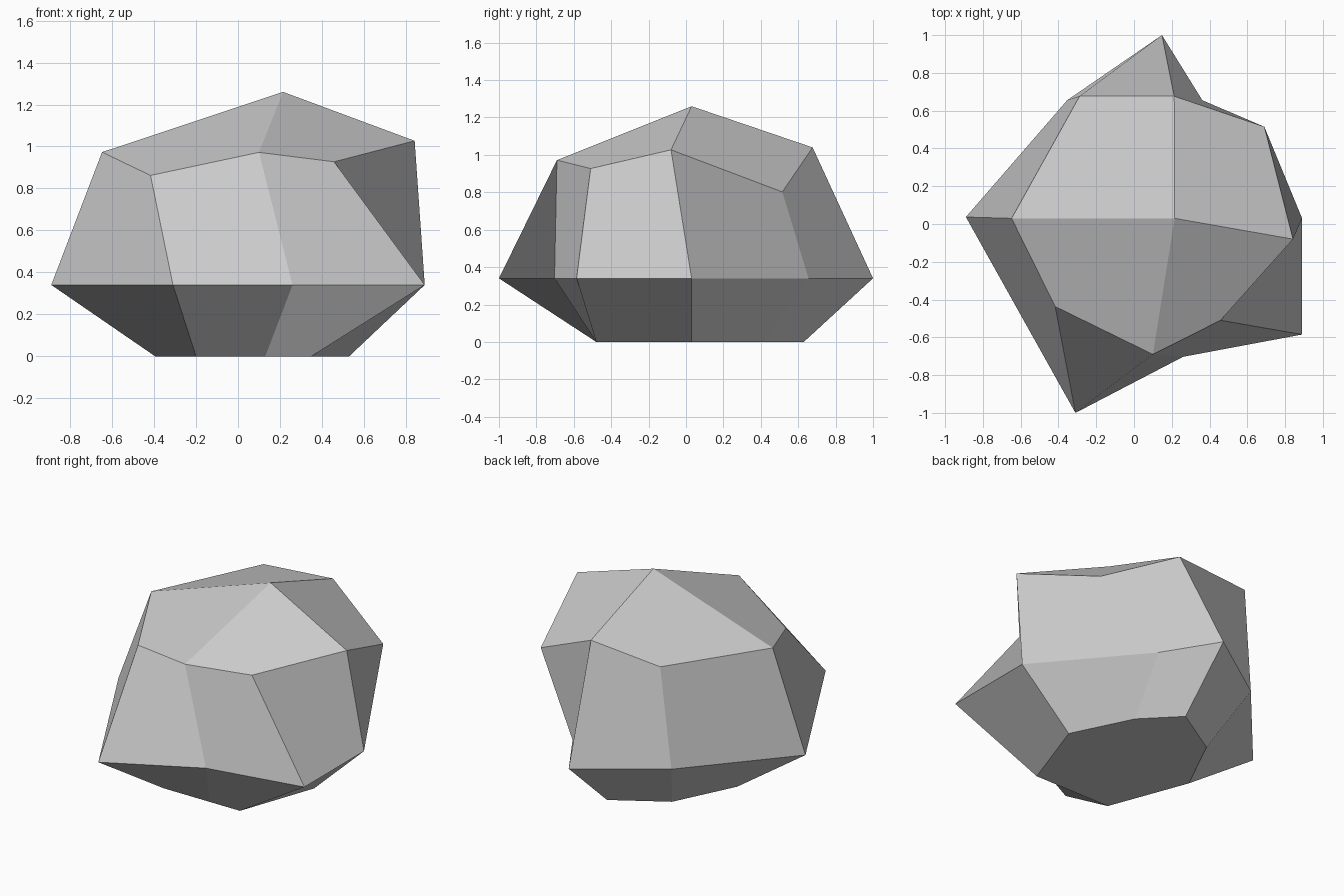
import bpy
import bmesh

cube = bpy.data.objects.get("Cube")
if cube:
    bpy.data.objects.remove(cube, do_unlink=True)

# Stone colour
stone = bpy.data.materials.new("stone_grey")
grey = (0.6, 0.6, 0.6, 1)
stone.diffuse_color = grey
stone.use_nodes = True
shader = stone.node_tree.nodes["Principled BSDF"]
shader.inputs["Base Color"].default_value = grey
shader.inputs["Roughness"].default_value = 1

# Eight-sided outlines, counter-clockwise from the +x side
BASE = [(.53, .03), (.34, .415), (.13, .63), (-.2, .43),
        (-.395, .035), (-.2, -.48), (.13, -.48), (.35, -.48)]
WAIST = [(.89, .03), (.362, .655), (.148, 1), (-.353, .656),
         (-.89, .037), (-.31, -1), (.26, -.703), (.89, -.585)]
SHOULDER = [(.842, -.08, 1.027), (.69, .515, .802), (.213, .677, 1.04), (-.288, .677, 1),
            (-.648, .03, .973), (-.417, -.437, .862), (.1, -.69, .972), (.458, -.51, .927)]
PEAK = (.215, .03, 1.26)

bm = bmesh.new()
rings = [[bm.verts.new((x, y, 0)) for x, y in BASE],
         [bm.verts.new((x, y, .34)) for x, y in WAIST],
         [bm.verts.new(p) for p in SHOULDER]]
peak = bm.verts.new(PEAK)

# Flat underside
bm.faces.new(reversed(rings[0]))

# Faceted sides; a bent facet folds from its first corner, the listed ones fold the other way
FOLDED_BACK = {(0, 3), (1, 7)}
for level, (low, high) in enumerate(zip(rings, rings[1:])):
    for i in range(8):
        j = (i + 1) % 8
        corners = [low[i], low[j], high[j], high[i]]
        if (level, i) in FOLDED_BACK:
            corners = corners[1:] + corners[:1]
        bm.faces.new(corners)

# Crown of four facets meeting at, and folding from, the peak
top = rings[2]
for i in range(0, 8, 2):
    bm.faces.new((peak, top[i], top[i + 1], top[(i + 2) % 8]))

mesh = bpy.data.meshes.new("boulder")
bm.to_mesh(mesh)
bm.free()
mesh.materials.append(stone)
boulder = bpy.data.objects.new("boulder", mesh)
bpy.context.collection.objects.link(boulder)
